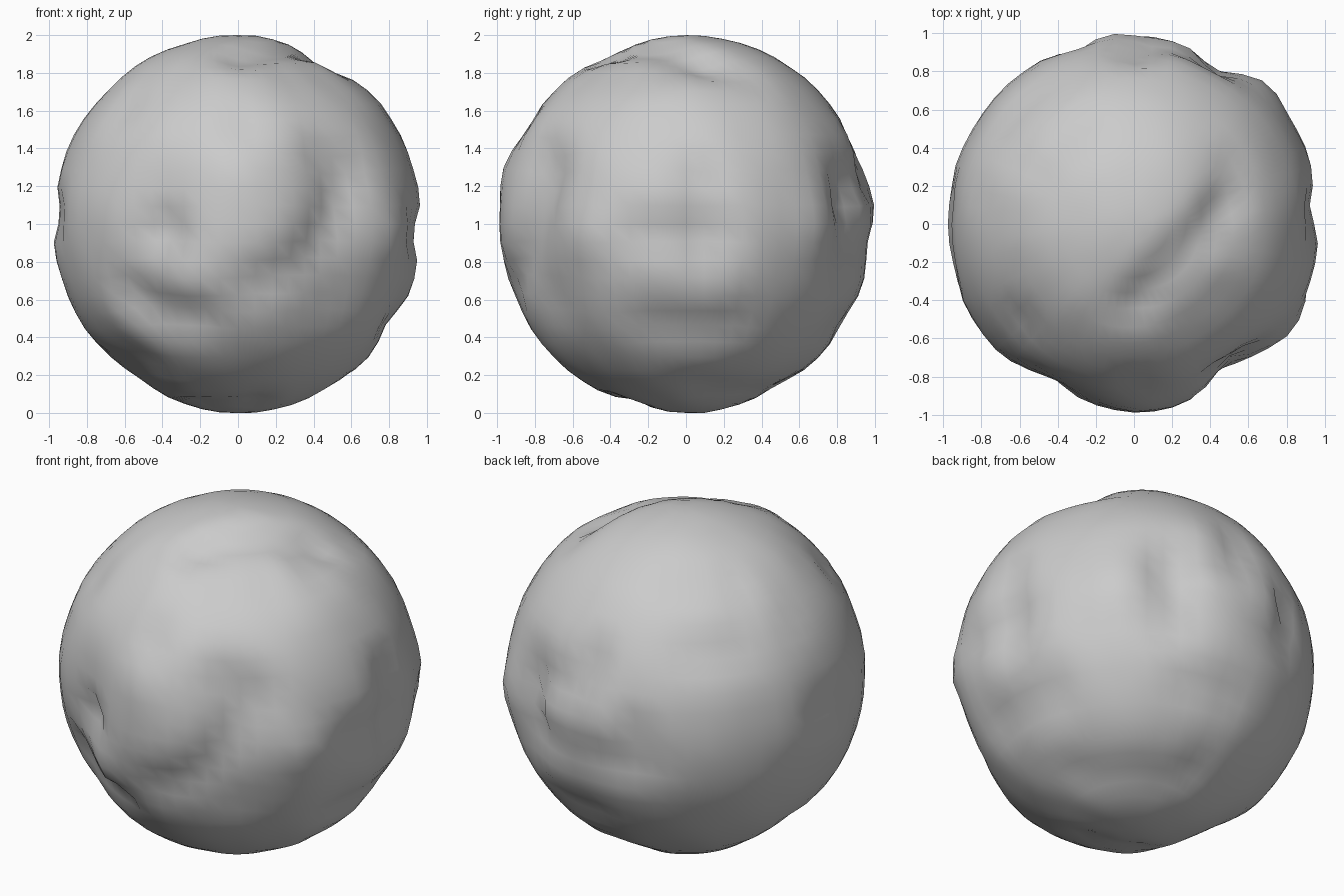
import bpy
import bmesh
from mathutils import Vector, noise
from mathutils.geometry import intersect_point_line
from math import exp

# Remove the default object
default_object = bpy.data.objects.get("Cube")
if default_object:
    bpy.data.objects.remove(default_object, do_unlink=True)

features = []


def sculpt(depth, radius, *path):
    """Store a stroke; a positive depth carves and a negative depth raises."""
    features.append((depth, radius, [Vector(p).normalized() for p in path]))


def distance_to_path(point, path):
    """Return the shortest distance from a point to a stroke path."""
    best = min((point - corner).length for corner in path)
    for start, end in zip(path, path[1:]):
        nearest, factor = intersect_point_line(point, start, end)
        if 0 < factor < 1:
            best = min(best, (point - nearest).length)
    return best


def surface_radius(direction):
    """Combine every stroke with a slight uneven roughness."""
    radius = 1 + 0.008 * noise.noise(direction * 5)
    for depth, width, path in features:
        distance = distance_to_path(direction, path)
        radius -= depth * exp(-(distance / width) ** 2)
    return radius


# Sunken front corner with its pits and cracks
sculpt(.06, .24, (-.42, -.9, .12), (-.52, -.8, -.3))
sculpt(.07, .08, (-.42, -.9, 0))
sculpt(.04, .08, (-.52, -.85, -.08), (-.35, -.93, -.06))
sculpt(.06, .08, (-.6, -.7, -.36), (-.52, -.7, -.48), (-.2, -.85, -.5))
sculpt(-.03, .13, (-.28, -.9, -.3))

# Curved front valley and the sunken area beside it
sculpt(.05, .11, (.1, -.93, -.32), (.38, -.9, -.2), (.55, -.83, .05), (.6, -.7, .3))
sculpt(.07, .25, (.55, -.83, .2), (.52, -.8, -.35))
sculpt(.04, .09, (.45, -.8, .4))
sculpt(-.02, .15, (0, -.96, .28))
sculpt(-.03, .12, (.84, -.54, -.05))
sculpt(.03, .1, (0, -.83, .52))

# Upper valley and the flattened shoulder
sculpt(.06, .11, (.48, .1, .86), (.27, -.15, .93), (0, -.42, .88))
sculpt(.04, .28, (.35, -.45, .8))
sculpt(.03, .12, (.53, -.1, .84), (.53, .3, .8))
sculpt(.03, .12, (-.6, -.5, .6))
sculpt(.02, .12, (-.5, .3, .8), (-.3, .5, .8))

# Grooves around the sides
sculpt(.05, .1, (.95, -.25, -.06), (.95, .15, -.04))
sculpt(.05, .11, (.95, .08, .25), (.95, .08, -.2))
sculpt(.04, .12, (.82, -.2, -.54), (.82, .25, -.54))
sculpt(.04, .1, (-.95, -.2, .05), (-.95, .1, .05))
sculpt(.05, .2, (-.6, -.1, -.8), (-.55, -.4, -.75))

# Back pits, folds and the ledge
sculpt(.07, .08, (-.32, .93, .07))
sculpt(.05, .11, (0, .89, .42), (.1, .93, .25))
sculpt(.05, .1, (.3, .9, .24), (.45, .82, .1))
sculpt(.05, .14, (.47, .85, .25), (.47, .85, -.2))
sculpt(.05, .1, (-.35, .92, -.12), (.4, .9, -.1))
sculpt(-.02, .11, (-.13, .98, .06))
sculpt(-.03, .14, (.71, .7, 0))
sculpt(.02, .12, (-.7, .5, .5), (-.5, .7, .5))
sculpt(.03, .1, (0, .85, -.52), (.3, .8, -.52))

# Underside folds
sculpt(.03, .12, (.5, .1, -.85), (.3, .3, -.9), (0, .5, -.85))
sculpt(.03, .1, (-.2, -.2, -.95), (.1, -.3, -.9))

# Uneven round body, slightly narrow across and standing on the ground
body_mesh = bpy.data.meshes.new("lumpy_ball")
builder = bmesh.new()
bmesh.ops.create_uvsphere(builder, u_segments=60, v_segments=32, radius=1)
proportions = Vector((.98, .99, 1))
for vertex in builder.verts:
    direction = vertex.co.normalized()
    vertex.co = direction * surface_radius(direction) * proportions.length / proportions.length
    vertex.co = Vector(a * b for a, b in zip(vertex.co, proportions))
lowest = min(vertex.co.z for vertex in builder.verts)
bmesh.ops.translate(builder, verts=builder.verts, vec=(0, 0, -lowest))
for face in builder.faces:
    face.smooth = True
builder.to_mesh(body_mesh)
builder.free()

body = bpy.data.objects.new("lumpy_ball", body_mesh)
bpy.context.collection.objects.link(body)

# Plain grey surface
grey = bpy.data.materials.new("plain_grey")
grey.use_nodes = True
colour = (.6, .6, .6, 1)
grey.diffuse_color = colour
grey.node_tree.nodes["Principled BSDF"].inputs["Base Color"].default_value = colour
body_mesh.materials.append(grey)
